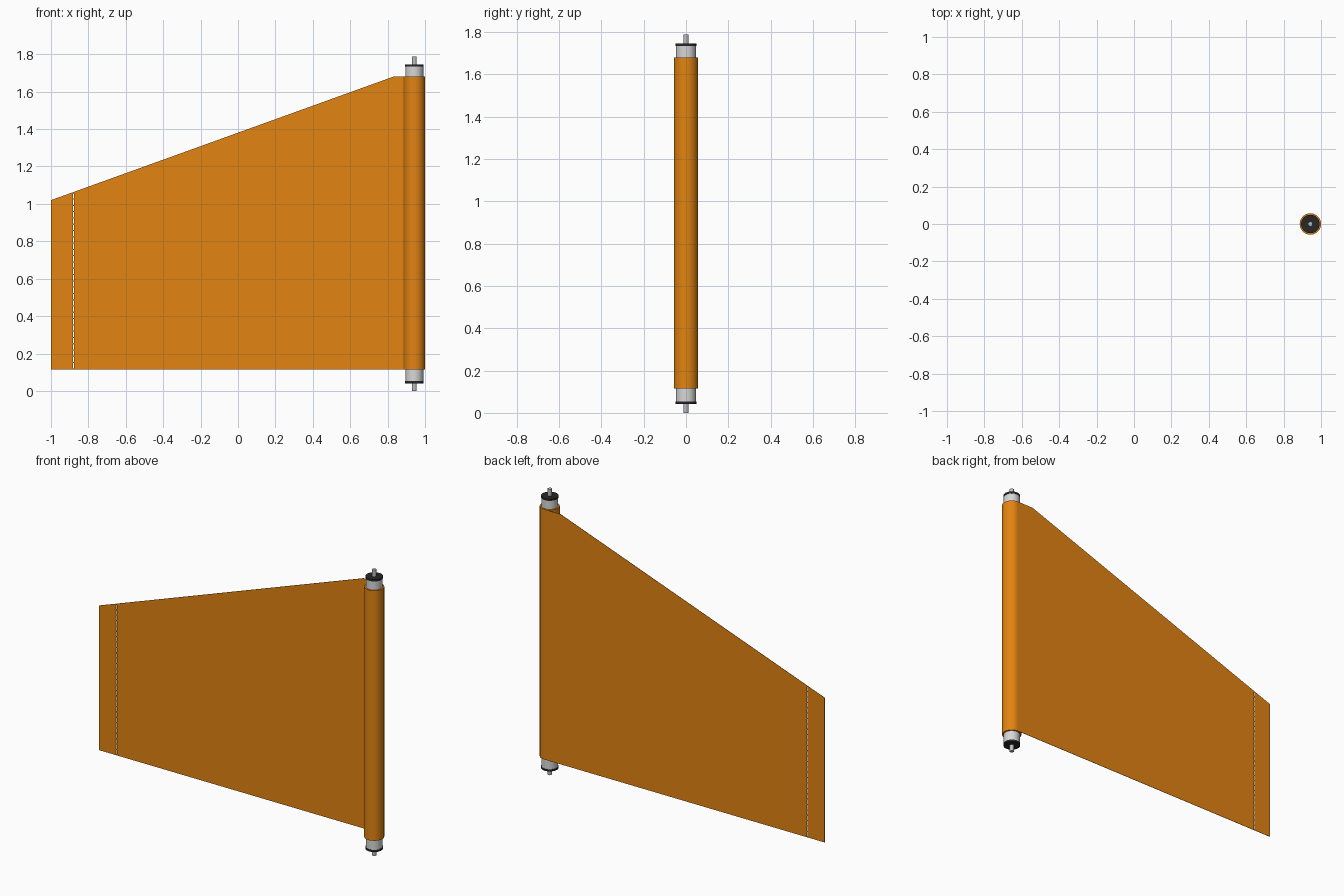
import bpy, bmesh, math

if "Cube" in bpy.data.objects:
    bpy.data.objects.remove(bpy.data.objects["Cube"])

ROLL_X, ROLL_R = 0.943, 0.057
Z_LOW, Z_HIGH = 0.115, 1.68
THICK = 0.002


def material(name, rgb):
    m = bpy.data.materials.new(name)
    m.diffuse_color = (*rgb, 1)
    m.use_nodes = True
    m.node_tree.nodes["Principled BSDF"].inputs["Base Color"].default_value = m.diffuse_color
    return m


ORANGE = material("orange_film", (0.76, 0.228, 0.006))
SILVER = material("silver_metal", (0.68, 0.68, 0.68))
BLACK = material("black_plastic", (0.02, 0.02, 0.02))
STEEL = material("grey_steel", (0.5, 0.51, 0.52))


def lathe(name, profile, mat, sides=64):
    """Closed (radius, z) profile spun around the roll axis."""
    bm = bmesh.new()
    rings = []
    for r, z in profile:
        rings.append([bm.verts.new((r * math.cos(2 * math.pi * i / sides),
                                    r * math.sin(2 * math.pi * i / sides), z))
                      for i in range(sides)])
    for a, b in zip(rings, rings[1:] + rings[:1]):
        for i in range(sides):
            j = (i + 1) % sides
            bm.faces.new((a[i], a[j], b[j], b[i]))
    return finish(name, bm, mat, (ROLL_X, 0, 0))


def finish(name, bm, mat, loc=(0, 0, 0)):
    bmesh.ops.recalc_face_normals(bm, faces=bm.faces)
    me = bpy.data.meshes.new(name)
    bm.to_mesh(me)
    bm.free()
    me.materials.append(mat)
    ob = bpy.data.objects.new(name, me)
    ob.location = loc
    bpy.context.collection.objects.link(ob)
    bpy.context.view_layer.objects.active = ob
    ob.select_set(True)
    bpy.ops.object.shade_smooth_by_angle(angle=math.radians(35))
    ob.select_set(False)
    return ob


def rod(name, r, z0, z1, mat, sides=64):
    bm = bmesh.new()
    bmesh.ops.create_cone(bm, cap_ends=True, segments=sides,
                          radius1=r, radius2=r, depth=z1 - z0)
    return finish(name, bm, mat, (ROLL_X, 0, (z0 + z1) / 2))


# Wound film around the core
lathe("film_roll", [(0.047, Z_LOW), (ROLL_R, Z_LOW),
                    (ROLL_R, Z_HIGH), (0.047, Z_HIGH)], ORANGE)

# Metal core tube, end caps and pins
rod("core_tube", 0.0475, 0.05, 1.737, SILVER)
for end, z0, z1, p0, p1 in (("bottom", 0.041, 0.053, 0.0, 0.045),
                            ("top", 1.734, 1.746, 1.742, 1.788)):
    rod(end + "_end_cap", 0.0495, z0, z1, BLACK)
    rod(end + "_pin", 0.0125, p0, p1, STEEL, 24)


# Unrolled sheet, tangent to the back of the roll
def top_edge(x):
    return min(Z_HIGH, 1.02 + (x + 1) * (Z_HIGH - 1.02) / 1.83)


bm = bmesh.new()


def panel(points):
    bm.faces.new([bm.verts.new((x, 0, z)) for x, z in points])


TEAR_L, TEAR_R = -0.8825, -0.8775
panel([(-1, Z_LOW), (TEAR_L, Z_LOW), (TEAR_L, top_edge(TEAR_L)), (-1, top_edge(-1))])
panel([(TEAR_R, Z_LOW), (ROLL_X, Z_LOW), (ROLL_X, Z_HIGH), (0.83, Z_HIGH),
       (TEAR_R, top_edge(TEAR_R))])
# Small bridges across the perforated tear line
count = 28
step = (top_edge(TEAR_L) - Z_LOW - 0.006) / count
for i in range(count + 1):
    z = Z_LOW + i * step
    panel([(TEAR_L, z), (TEAR_R, z), (TEAR_R, z + 0.006), (TEAR_L, z + 0.006)])

# Give the sheet its thickness
res = bmesh.ops.extrude_face_region(bm, geom=bm.faces[:])
for v in res["geom"]:
    if isinstance(v, bmesh.types.BMVert):
        v.co.y -= THICK
finish("pulled_out_sheet", bm, ORANGE, (0, ROLL_R, 0))
